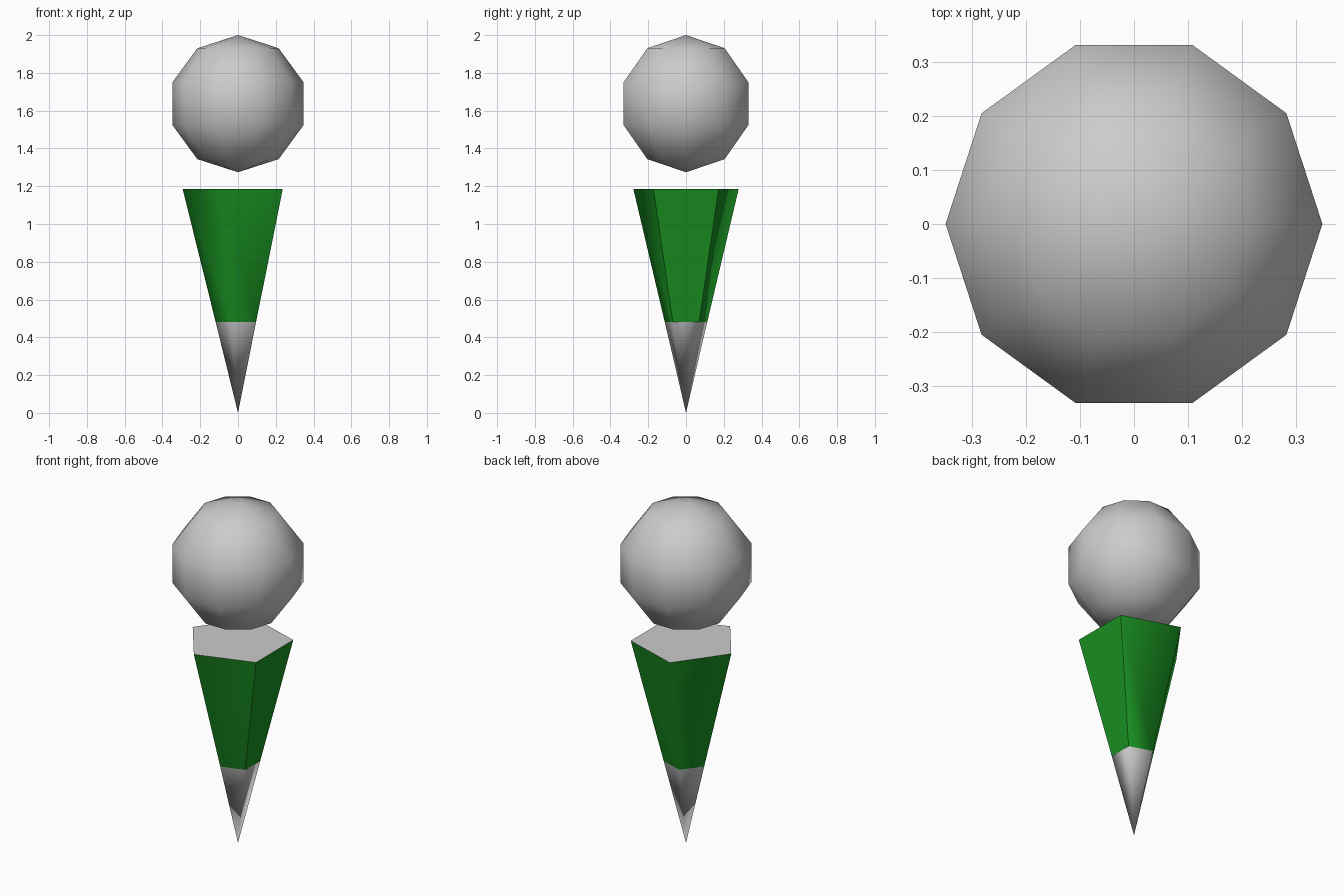
import bpy
import bmesh
from math import radians, cos, sin

if "Cube" in bpy.data.objects:
    bpy.data.objects.remove(bpy.data.objects["Cube"])

SIDES = 5
RIM_R, RIM_Z = 0.293, 1.185
BAND_R, BAND_Z = 0.118, 0.48


def ring(bm, radius, z):
    return [bm.verts.new((radius * cos(radians(36 + 72 * i)),
                          radius * sin(radians(36 + 72 * i)), z))
            for i in range(SIDES)]


def finish(bm, name, materials=()):
    bmesh.ops.recalc_face_normals(bm, faces=bm.faces[:])
    mesh = bpy.data.meshes.new(name)
    bm.to_mesh(mesh)
    bm.free()
    for m in materials:
        mesh.materials.append(m)
    obj = bpy.data.objects.new(name, mesh)
    bpy.context.collection.objects.link(obj)
    return obj


grey = bpy.data.materials.new("plain_grey")
grey.diffuse_color = (0.8, 0.8, 0.8, 1)
grey.use_nodes = True
grey.node_tree.nodes["Principled BSDF"].inputs["Base Color"].default_value = grey.diffuse_color
green = bpy.data.materials.new("green")
green.diffuse_color = (0.01, 0.29, 0.016, 1)
green.use_nodes = True
green.node_tree.nodes["Principled BSDF"].inputs["Base Color"].default_value = green.diffuse_color

# Five-sided cone standing on its tip: grey tip, green body, grey top
bm = bmesh.new()
rim = ring(bm, RIM_R, RIM_Z)
band = ring(bm, BAND_R, BAND_Z)
tip = bm.verts.new((0, 0, 0))
for i in range(SIDES):
    j = (i + 1) % SIDES
    body = bm.faces.new((rim[i], band[i], band[j], rim[j]))
    body.material_index = 1
    body.smooth = True
    bm.faces.new((band[i], tip, band[j])).smooth = True
bm.faces.new(rim)

# Crisp rim and crisp borders of the flat +x panel
for e in bm.edges:
    on_rim = all(v in rim for v in e.verts)
    on_panel = all(v in (rim[0], band[0]) or v in (rim[4], band[4])
                   for v in e.verts)
    e.smooth = not (on_rim or on_panel)
finish(bm, "cone_body", (grey, green))

# Low-poly ball floating above the cone
bpy.ops.mesh.primitive_uv_sphere_add(segments=10, ring_count=5, radius=0.366,
                                     location=(0, 0, 1.637),
                                     rotation=(0, 0, radians(90)))
ball = bpy.context.object
ball.name = "head_ball"
ball.scale.z = 0.363 / 0.366
bpy.ops.object.shade_smooth()
